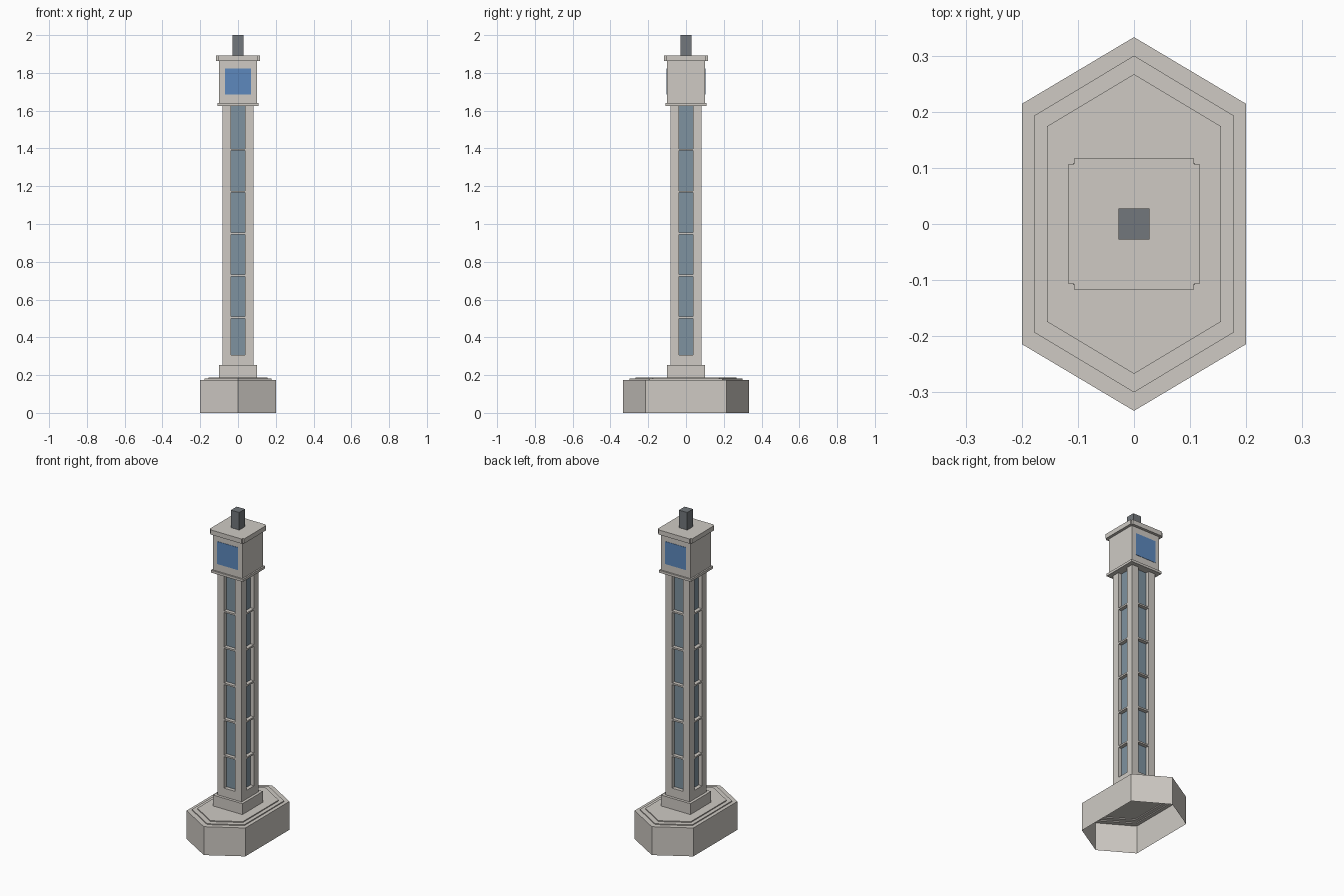
import bpy
import bmesh

if "Cube" in bpy.data.objects:
    bpy.data.objects.remove(bpy.data.objects["Cube"], do_unlink=True)


def material(name, rgb):
    m = bpy.data.materials.new(name)
    m.use_nodes = True
    m.diffuse_color = (*rgb, 1)
    m.node_tree.nodes["Principled BSDF"].inputs["Base Color"].default_value = (*rgb, 1)
    return m


stone = material("pale stone", (0.62, 0.59, 0.55))
glass = material("grey blue glass", (0.21, 0.29, 0.35))
screen = material("blue panel", (0.11, 0.25, 0.51))
metal = material("dark grey metal", (0.17, 0.185, 0.2))


def loft(name, rings, mat, bottom=True):
    """Join (outline, height) rings from the bottom up and cap them."""
    bm = bmesh.new()
    loops = [[bm.verts.new((x, y, z)) for x, y in pts] for pts, z in rings]
    n = len(loops[0])
    for a, b in zip(loops, loops[1:]):
        for i in range(n):
            j = (i + 1) % n
            bm.faces.new((a[i], a[j], b[j], b[i]))
    bm.faces.new(loops[-1])
    if bottom:
        bm.faces.new(loops[0][::-1])
    mesh = bpy.data.meshes.new(name)
    bm.to_mesh(mesh)
    bm.free()
    mesh.materials.append(mat)
    ob = bpy.data.objects.new(name, mesh)
    bpy.context.collection.objects.link(ob)
    return ob


def box(name, x0, x1, y0, y1, z0, z1, mat):
    pts = [(x0, y0), (x1, y0), (x1, y1), (x0, y1)]
    return loft(name, [(pts, z0), (pts, z1)], mat)


def block(name, half, z0, z1, mat):
    return box(name, -half, half, -half, half, z0, z1, mat)


def hexagon(w, shoulder, tip):
    return [(0, -tip), (w, -shoulder), (w, shoulder),
            (0, tip), (-w, shoulder), (-w, -shoulder)]


# Hollow stepped base, open underneath
outer = hexagon(0.2, 0.214, 0.333)
middle = hexagon(0.178, 0.193, 0.3)
inner = hexagon(0.155, 0.174, 0.267)
loft("stepped_base", [(outer, 0), (outer, 0.175), (middle, 0.175), (middle, 0.181),
                      (inner, 0.181), (inner, 0.187)], stone, bottom=False)
block("plinth", 0.1, 0.187, 0.254, stone)

# Shaft: foot, recessed glass core, corner posts and crossbars
W, OPEN, GLASS = 0.083, 0.037, 0.06
FOOT, TOP = 0.307, 1.625
block("shaft_foot", W, 0.254, FOOT, stone)
block("window_core", GLASS, FOOT, TOP, glass)
for sx, side in ((1, "left"), (-1, "right")):
    for sy, end in ((-1, "front"), (1, "back")):
        xs = sorted((sx * OPEN, sx * W))
        ys = sorted((sy * OPEN, sy * W))
        box(f"corner_post_{end}_{side}", *xs, *ys, FOOT, TOP, stone)
for i in range(5):
    z = 0.505 + i * 0.222
    block(f"crossbar_{i + 1}", W - 0.001, z - 0.005, z + 0.005, stone)

# Head with collar and notched cap
block("head_collar", 0.109, TOP, 1.64, stone)
block("head", 0.1, 1.64, 1.863, stone)
A, B = 0.117, 0.107
cap = [(-B, -A), (B, -A), (B, -B), (A, -B), (A, B), (B, B),
       (B, A), (-B, A), (-B, B), (-A, B), (-A, -B), (-B, -B)]
loft("head_cap", [(cap, 1.863), (cap, 1.892)], stone)

# Blue panels on the front and back of the head
for sy, end in ((-1, "front"), (1, "back")):
    ys = sorted((sy * 0.098, sy * 0.102))
    box(f"head_panel_{end}", -0.07, 0.07, *ys, 1.685, 1.824, screen)

block("roof_post", 0.028, 1.892, 2.0, metal)
